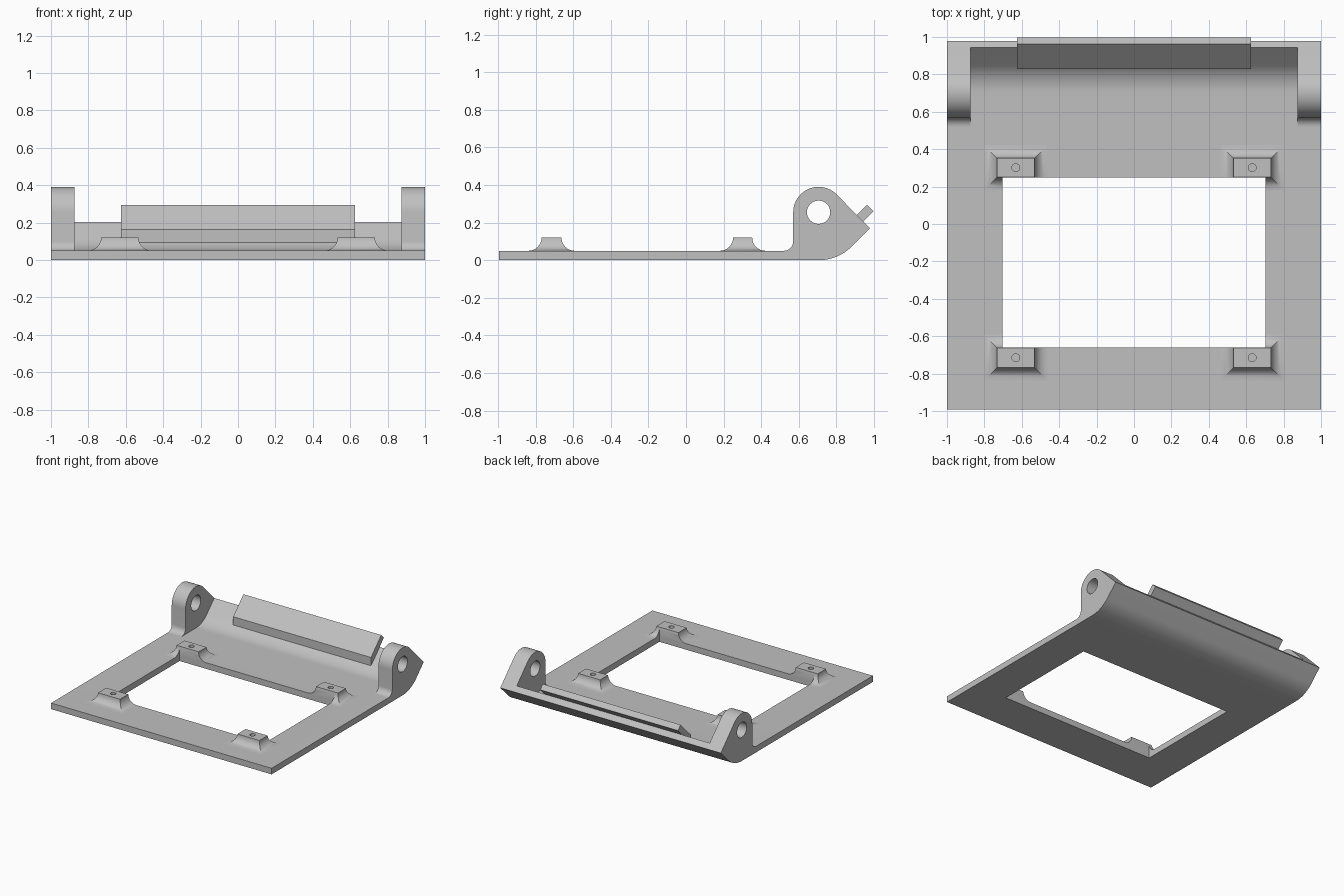
import bpy, bmesh, math
from mathutils import Matrix

if "Cube" in bpy.data.objects:
    bpy.data.objects.remove(bpy.data.objects["Cube"])

grey = bpy.data.materials.new("plain_grey")
grey.diffuse_color = (0.53, 0.53, 0.53, 1)
grey.use_nodes = True
grey.node_tree.nodes["Principled BSDF"].inputs["Base Color"].default_value = grey.diffuse_color


def make(name, bm):
    bmesh.ops.recalc_face_normals(bm, faces=bm.faces)
    me = bpy.data.meshes.new(name)
    bm.to_mesh(me)
    bm.free()
    me.materials.append(grey)
    ob = bpy.data.objects.new(name, me)
    bpy.context.collection.objects.link(ob)
    return ob


def loft(name, rings):
    """Skin a list of equal closed rings and cap both ends."""
    bm = bmesh.new()
    vs = [[bm.verts.new(p) for p in r] for r in rings]
    n = len(vs[0])
    for a, b in zip(vs, vs[1:]):
        for i in range(n):
            bm.faces.new((a[i], a[(i + 1) % n], b[(i + 1) % n], b[i]))
    bm.faces.new(vs[0])
    bm.faces.new(vs[-1])
    return make(name, bm)


def extrude_x(name, profile, x0, x1):
    return loft(name, [[(x, y, z) for y, z in profile] for x in (x0, x1)])


def arc(cy, cz, r, a0, a1, n):
    """Points in the y-z plane, angles in degrees."""
    return [(cy + r * math.cos(math.radians(a0 + (a1 - a0) * i / n)),
             cz + r * math.sin(math.radians(a0 + (a1 - a0) * i / n))) for i in range(n + 1)]


def box(name, x0, x1, y0, y1, z0, z1):
    return extrude_x(name, [(y0, z0), (y1, z0), (y1, z1), (y0, z1)], x0, x1)


def cylinder(name, loc, r, depth, axis):
    bm = bmesh.new()
    m = Matrix.Translation(loc)
    if axis == 'X':
        m = m @ Matrix.Rotation(math.pi / 2, 4, 'Y')
    bmesh.ops.create_cone(bm, cap_ends=True, segments=32, radius1=r, radius2=r,
                          depth=depth, matrix=m)
    return make(name, bm)


def cut(ob, cutter):
    mod = ob.modifiers.new("cut", 'BOOLEAN')
    mod.operation = 'DIFFERENCE'
    mod.solver = 'EXACT'
    mod.object = cutter
    bpy.context.view_layer.objects.active = ob
    bpy.ops.object.modifier_apply(modifier=mod.name)
    bpy.data.objects.remove(cutter)


def opening():
    return box("opening_cutter", -0.703, 0.703, -0.66, 0.248, -0.2, 0.4)


T = 0.05                 # sheet thickness
CY, CZ = 0.705, 0.25     # centre of the bend
BACK_IN, BACK_OUT = (0.9425, 0.2045), (0.978, 0.169)
inner_bend = arc(CY, CZ, 0.2, -90, -45, 12)

# Base sheet, curling up 45 degrees at the back
base = extrude_x("base_plate",
                 [(-0.993, 0)] + arc(CY, CZ, 0.25, -90, -45, 12)
                 + [BACK_OUT, BACK_IN] + inner_bend[::-1] + [(-0.993, T)], -1, 1)
cut(base, opening())

# Hinge ears standing on the sheet
ear = (arc(0.52, T + 0.05, 0.05, -90, 0, 8)
       + arc(CY, 0.255, 0.135, 180, 45, 20)
       + [BACK_IN] + inner_bend[::-1])
for side, name in ((-1, "left_ear"), (1, "right_ear")):
    ob = extrude_x(name, ear, side * 0.875, side)
    cut(ob, cylinder("pin_cutter", (side * 0.94, CY, 0.255), 0.062, 0.4, 'X'))

# Raised catch lip on the back slope
extrude_x("catch_lip", [(0.83, 0.088), (0.86, 0.112), BACK_IN, (0.996, 0.26),
                        (0.963, 0.295), (0.83, 0.162)], -0.625, 0.625)

# Four flared bosses with blind screw holes
R = 0.07
for sx in (-1, 1):
    for row, y0, y1 in (("front", -0.768, -0.662), ("back", 0.25, 0.352)):
        rings = []
        steps = [(R, T - 0.01)] + [
            (R * (1 - math.sin(a)), T + R * (1 - math.cos(a)))
            for a in (math.pi / 2 * i / 8 for i in range(9))]
        for d, z in steps:
            xa, xb = 0.532 - d, 0.732 + d
            rings.append([(sx * xa, y0 - d, z), (sx * xb, y0 - d, z),
                          (sx * xb, y1 + d, z), (sx * xa, y1 + d, z)])
        boss = loft(f"{row}_{'right' if sx > 0 else 'left'}_boss", rings)
        cut(boss, opening())
        cut(boss, cylinder("screw_cutter", (sx * 0.632, (y0 + y1) / 2, 0.12), 0.021, 0.12, 'Z'))

# Smooth the curves, keep the corners sharp
bpy.ops.object.select_all(action='DESELECT')
for ob in bpy.context.collection.objects:
    ob.select_set(True)
    bpy.context.view_layer.objects.active = ob
bpy.ops.object.shade_smooth_by_angle(angle=math.radians(30))
